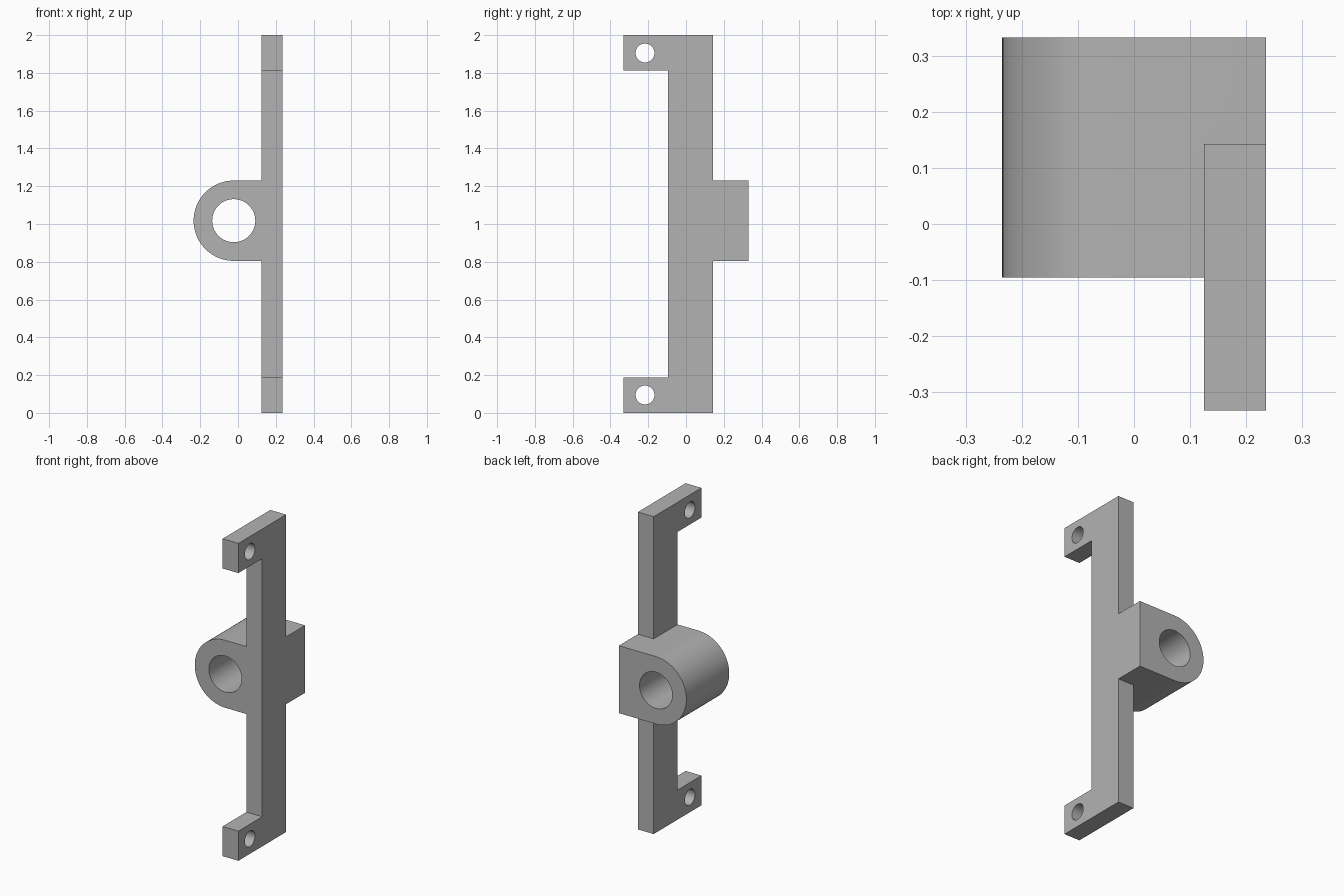
import bpy
import bmesh
from math import cos, sin, pi, radians
from mathutils import Vector

cube = bpy.data.objects.get("Cube")
if cube:
    bpy.data.objects.remove(cube, do_unlink=True)

grey = bpy.data.materials.new("plain grey")
grey.use_nodes = True
COLOUR = (0.45, 0.45, 0.45, 1)
grey.diffuse_color = COLOUR
grey.node_tree.nodes["Principled BSDF"].inputs["Base Color"].default_value = COLOUR


def prism(name, points, depth):
    """Extrude a closed 3D outline along the depth vector."""
    bm = bmesh.new()
    face = bm.faces.new([bm.verts.new(p) for p in points])
    ext = bmesh.ops.extrude_face_region(bm, geom=[face])
    moved = [v for v in ext["geom"] if isinstance(v, bmesh.types.BMVert)]
    bmesh.ops.translate(bm, verts=moved, vec=Vector(depth))
    bmesh.ops.recalc_face_normals(bm, faces=bm.faces)
    mesh = bpy.data.meshes.new(name)
    bm.to_mesh(mesh)
    bm.free()
    mesh.materials.append(grey)
    obj = bpy.data.objects.new(name, mesh)
    bpy.context.collection.objects.link(obj)
    return obj


def arc(a, b, r, start, end, n):
    return [(a + r * cos(start + (end - start) * i / n),
             b + r * sin(start + (end - start) * i / n)) for i in range(n + 1)]


def combine(target, tool, operation):
    """Apply a boolean and discard the tool object."""
    tool.hide_render = True
    mod = target.modifiers.new(operation.lower(), "BOOLEAN")
    mod.operation, mod.object, mod.solver = operation, tool, "EXACT"
    bpy.context.view_layer.objects.active = target
    bpy.ops.object.modifier_apply(modifier=mod.name)
    bpy.data.objects.remove(tool, do_unlink=True)


# Main sizes
IN, OUT = 0.125, 0.235                  # plate thickness range in x
FRONT, SPINE, BACK = -0.332, -0.095, 0.143
BOSS_BACK = 0.332
CX, CZ, R, BORE = -0.0225, 1.0175, 0.2125, 0.114

# C-shaped mounting plate
outline = [(FRONT, 0), (BACK, 0), (BACK, 2), (FRONT, 2),
           (FRONT, 1.813), (SPINE, 1.813), (SPINE, 0.187), (FRONT, 0.187)]
bracket = prism("bracket", [(IN, y, z) for y, z in outline], (OUT - IN, 0, 0))

# Round-ended boss, flush with the plate's outer face
section = arc(CX, CZ, R, pi / 2, 3 * pi / 2, 48) + [(OUT, CZ - R), (OUT, CZ + R)]
boss = prism("boss", [(x, SPINE, z) for x, z in section], (0, BOSS_BACK - SPINE, 0))
combine(bracket, boss, "UNION")

# Bore through the boss
ring = arc(CX, CZ, BORE, 0, 2 * pi, 64)[:-1]
combine(bracket, prism("bore_cutter", [(x, -0.3, z) for x, z in ring], (0, 0.9, 0)),
        "DIFFERENCE")

# Screw hole in each arm
for z0 in (0.095, 1.905):
    ring = arc(-0.217, z0, 0.05, 0, 2 * pi, 48)[:-1]
    combine(bracket, prism("screw_cutter", [(0, y, z) for y, z in ring], (0.4, 0, 0)),
            "DIFFERENCE")

bpy.ops.object.select_all(action="DESELECT")
bracket.select_set(True)
bpy.context.view_layer.objects.active = bracket
bpy.ops.object.shade_smooth_by_angle(angle=radians(30))
